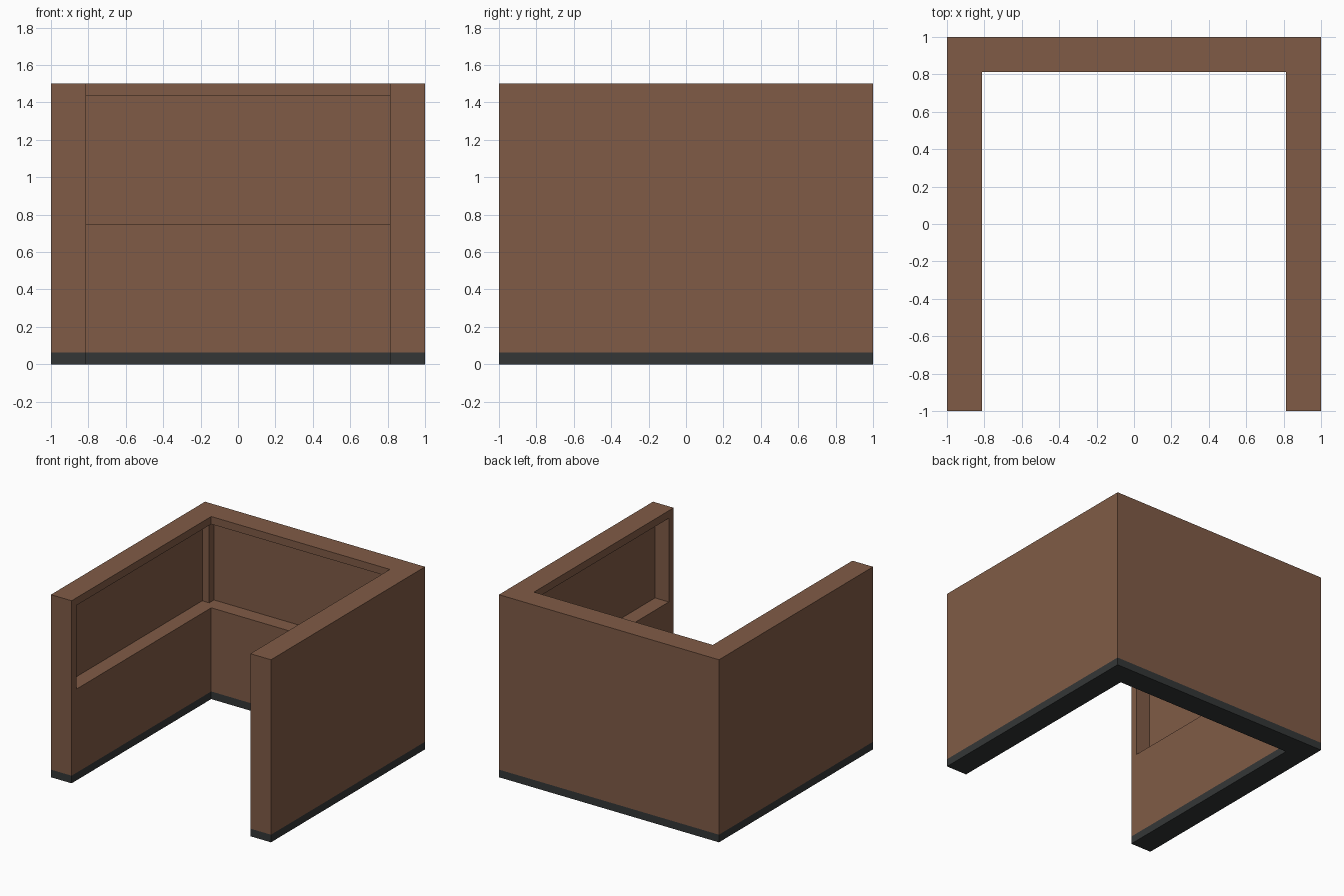
import bpy
import bmesh

cube = bpy.data.objects.get("Cube")
if cube:
    bpy.data.objects.remove(cube, do_unlink=True)


def make_material(name, rgb):
    mat = bpy.data.materials.new(name)
    mat.use_nodes = True
    mat.diffuse_color = (*rgb, 1)
    bsdf = next(n for n in mat.node_tree.nodes if n.type == 'BSDF_PRINCIPLED')
    bsdf.inputs["Base Color"].default_value = (*rgb, 1)
    bsdf.inputs["Roughness"].default_value = 0.8
    return mat


brown = make_material("brown_wall", (0.216, 0.105, 0.061))
charcoal = make_material("charcoal_base", (0.034, 0.037, 0.037))


def prism(name, half, levels):
    """Mirror a half outline in x and stack it through the given heights."""
    outline = half + [(-x, y) for x, y in reversed(half)]
    bm = bmesh.new()
    rings = [[bm.verts.new((x, y, z)) for x, y in outline] for z in levels]
    n = len(outline)
    for low, high in zip(rings, rings[1:]):
        for i in range(n):
            j = (i + 1) % n
            bm.faces.new((low[i], low[j], high[j], high[i]))
    bm.faces.new(rings[0])
    bm.faces.new(rings[-1])
    bmesh.ops.recalc_face_normals(bm, faces=bm.faces)
    mesh = bpy.data.meshes.new(name)
    bm.to_mesh(mesh)
    bm.free()
    obj = bpy.data.objects.new(name, mesh)
    bpy.context.collection.objects.link(obj)
    return obj


T = 0.1875      # wall thickness
E = 0.0625      # base height, rim height and recess margin
HEIGHT = 1.5

# U-shaped wall with a dark base strip
inner = 1 - T
wall = prism("u_shaped_wall",
             [(inner, inner), (inner, -1), (1, -1), (1, 1)],
             [0, E, HEIGHT])
wall.data.materials.append(brown)
wall.data.materials.append(charcoal)
for face in wall.data.polygons:
    face.material_index = 1 if face.center.z < E else 0

# Recess around the inside of all three walls, leaving corner posts
niche = prism("niche_cutter",
              [(1 - E, -1 + E), (1 - E, 1 - 2 * E),
               (1 - 2 * E, 1 - 2 * E), (1 - 2 * E, 1 - E)],
              [HEIGHT / 2, HEIGHT - E])
niche.data.materials.append(brown)
niche.hide_render = True

cut = wall.modifiers.new("niche", 'BOOLEAN')
cut.operation = 'DIFFERENCE'
cut.solver = 'EXACT'
cut.object = niche
bpy.context.view_layer.objects.active = wall
bpy.ops.object.modifier_apply(modifier=cut.name)
bpy.data.objects.remove(niche, do_unlink=True)
